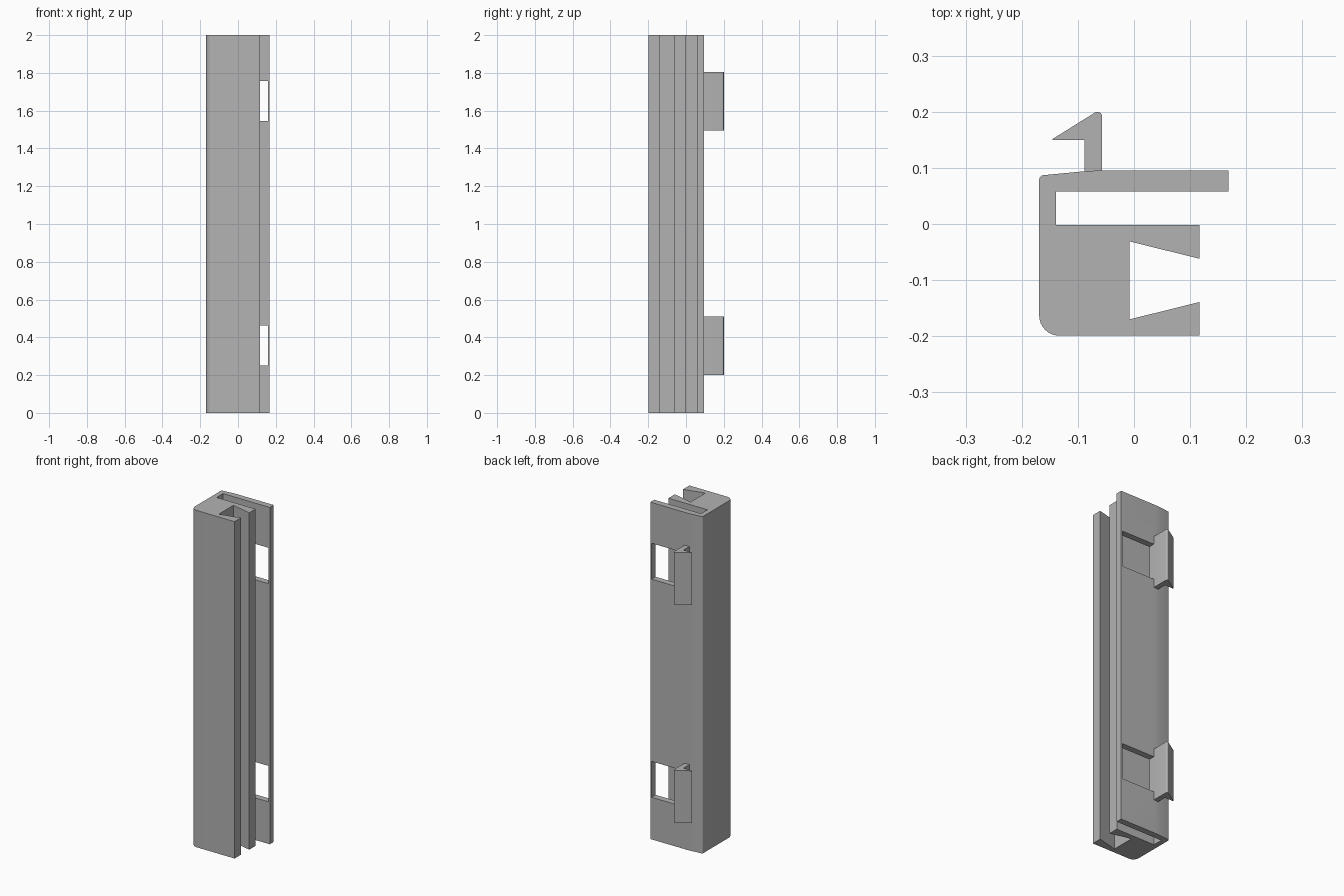
import bpy, bmesh, math

cube = bpy.data.objects.get("Cube")
if cube:
    bpy.data.objects.remove(cube)

HEIGHT = 2.0
grey = bpy.data.materials.new("plain grey")
grey.use_nodes = True
colour = (0.45, 0.45, 0.45, 1)
grey.diffuse_color = colour
grey.node_tree.nodes["Principled BSDF"].inputs["Base Color"].default_value = colour


def arc(cx, cy, r, start, end, steps):
    """Points on a circular arc, angles in degrees."""
    angles = [math.radians(start + (end - start) * i / steps) for i in range(steps + 1)]
    return [(cx + r * math.cos(a), cy + r * math.sin(a)) for a in angles]


def extrude(name, outline, z0, z1):
    """Solid made by raising a plan outline from z0 to z1."""
    bm = bmesh.new()
    face = bm.faces.new([bm.verts.new((x, y, z0)) for x, y in outline])
    result = bmesh.ops.extrude_face_region(bm, geom=[face])
    top = [v for v in result["geom"] if isinstance(v, bmesh.types.BMVert)]
    bmesh.ops.translate(bm, verts=top, vec=(0, 0, z1 - z0))
    bmesh.ops.recalc_face_normals(bm, faces=bm.faces)
    mesh = bpy.data.meshes.new(name)
    bm.to_mesh(mesh)
    bm.free()
    mesh.materials.append(grey)
    obj = bpy.data.objects.new(name, mesh)
    bpy.context.collection.objects.link(obj)
    return obj


def smooth(obj):
    bpy.ops.object.select_all(action="DESELECT")
    obj.select_set(True)
    bpy.context.view_layer.objects.active = obj
    bpy.ops.object.shade_smooth_by_angle(angle=math.radians(30))


# Channel body: rounded front corner, back plate, straight slot and dovetail slot
body_outline = (
    [(0.117, -0.199)]
    + arc(-0.133, -0.163, 0.036, 270, 180, 8)
    + arc(-0.161, 0.079, 0.008, 180, 95, 4)
    + [(-0.088, 0.094), (-0.07, 0.095), (0.168, 0.095), (0.168, 0.058),
       (-0.139, 0.058), (-0.139, -0.002), (0.117, -0.002), (0.117, -0.062),
       (-0.008, -0.031), (-0.008, -0.170), (0.117, -0.139)]
)
body = extrude("channel_body", body_outline, 0, HEIGHT)

# Hooked clip plan with a rounded tip
clip_outline = (
    [(-0.088, 0.093), (-0.057, 0.093)]
    + arc(-0.065, 0.192, 0.008, 0, 122, 5)
    + [(-0.146, 0.151), (-0.144, 0.150), (-0.088, 0.150)]
)

# Each clip sits beside a window through the back plate
window_outline = [(-0.057, 0.03), (0.16, 0.03), (0.16, 0.13), (-0.057, 0.13)]
for level, base in (("lower", 0.2), ("upper", 1.495)):
    cutter = extrude(level + "_window_cutter", window_outline, base + 0.05, base + 0.263)
    cut = body.modifiers.new(level + "_window", "BOOLEAN")
    cut.operation = "DIFFERENCE"
    cut.solver = "EXACT"
    cut.object = cutter
    bpy.context.view_layer.objects.active = body
    bpy.ops.object.modifier_apply(modifier=cut.name)
    bpy.data.objects.remove(cutter)
    smooth(extrude(level + "_clip", clip_outline, base, base + 0.31))

smooth(body)
